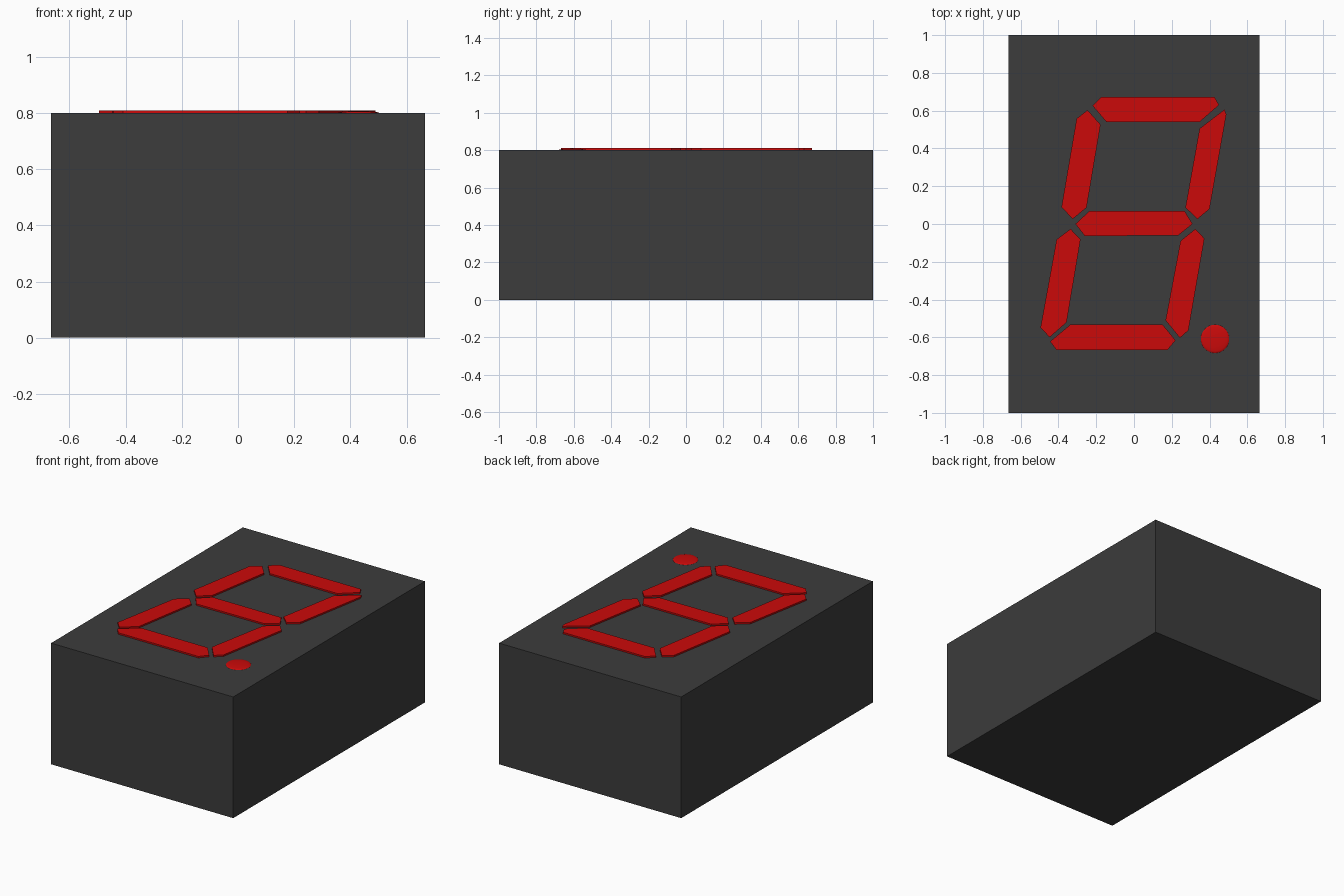
import bpy, bmesh, math
from mathutils import Matrix, Vector

if "Cube" in bpy.data.objects:
    bpy.data.objects.remove(bpy.data.objects["Cube"])

TOP = 0.8      # height of the housing
RAISE = 0.01   # how far the segments stand proud


def material(name, rgb):
    m = bpy.data.materials.new(name)
    m.diffuse_color = (*rgb, 1)
    m.use_nodes = True
    m.node_tree.nodes["Principled BSDF"].inputs["Base Color"].default_value = m.diffuse_color
    return m


def finish(name, bm, mat):
    bmesh.ops.recalc_face_normals(bm, faces=bm.faces)
    me = bpy.data.meshes.new(name)
    bm.to_mesh(me)
    bm.free()
    me.materials.append(mat)
    ob = bpy.data.objects.new(name, me)
    bpy.context.collection.objects.link(ob)
    return ob


def plate(name, outline, z0, z1, mat):
    """Flat plate extruded from an outline."""
    bm = bmesh.new()
    face = bm.faces.new([bm.verts.new((x, y, z0)) for x, y in outline])
    ext = bmesh.ops.extrude_face_region(bm, geom=[face])
    verts = [g for g in ext["geom"] if isinstance(g, bmesh.types.BMVert)]
    bmesh.ops.translate(bm, verts=verts, vec=(0, 0, z1 - z0))
    return finish(name, bm, mat)


dark = material("dark_plastic", (0.045, 0.045, 0.045))
red = material("red_lens", (0.6, 0.003, 0.003))

# Housing block
w = 0.665
plate("housing", [(-w, -1), (w, -1), (w, 1), (-w, 1)], 0, TOP, dark)

# Seven slanted segments
segments = {
    "segment_top": [(-.22, .627), (-.172, .673), (.426, .673), (.45, .63), (.347, .54), (-.146, .54)],
    "segment_upper_right": [(.479, .606), (.489, .58), (.40, .08), (.336, .026), (.272, .087), (.347, .505)],
    "segment_upper_left": [(-.246, .603), (-.177, .526), (-.251, .087), (-.325, .026), (-.384, .09), (-.304, .558)],
    "segment_middle": [(-.31, 0), (-.235, .07), (.267, .07), (.31, 0), (.235, -.06), (-.26, -.064)],
    "segment_lower_right": [(.325, -.026), (.373, -.077), (.288, -.563), (.243, -.603), (.167, -.51), (.246, -.09)],
    "segment_lower_left": [(-.336, -.026), (-.283, -.082), (-.357, -.521), (-.447, -.6), (-.495, -.548), (-.41, -.082)],
    "segment_bottom": [(-.444, -.622), (-.336, -.532), (.151, -.532), (.22, -.616), (.177, -.667), (-.41, -.667)],
}
for name, outline in segments.items():
    plate(name, outline, TOP, TOP + RAISE, red)

# Decimal point: very shallow dome
bm = bmesh.new()
bmesh.ops.create_uvsphere(bm, u_segments=32, v_segments=12, radius=0.075)
bmesh.ops.bisect_plane(bm, geom=bm.verts[:] + bm.edges[:] + bm.faces[:], dist=1e-5,
                       plane_co=(0, 0, 0), plane_no=(0, 0, 1), clear_inner=True)
for v in bm.verts:
    v.co.z *= 0.1
bmesh.ops.translate(bm, verts=bm.verts, vec=(0.429, -0.608, TOP))
dot = finish("decimal_point", bm, red)
# the dome is open underneath, so make sure it faces up
if sum(p.normal.z for p in dot.data.polygons) < 0:
    dot.data.flip_normals()
dot.data.shade_smooth()
